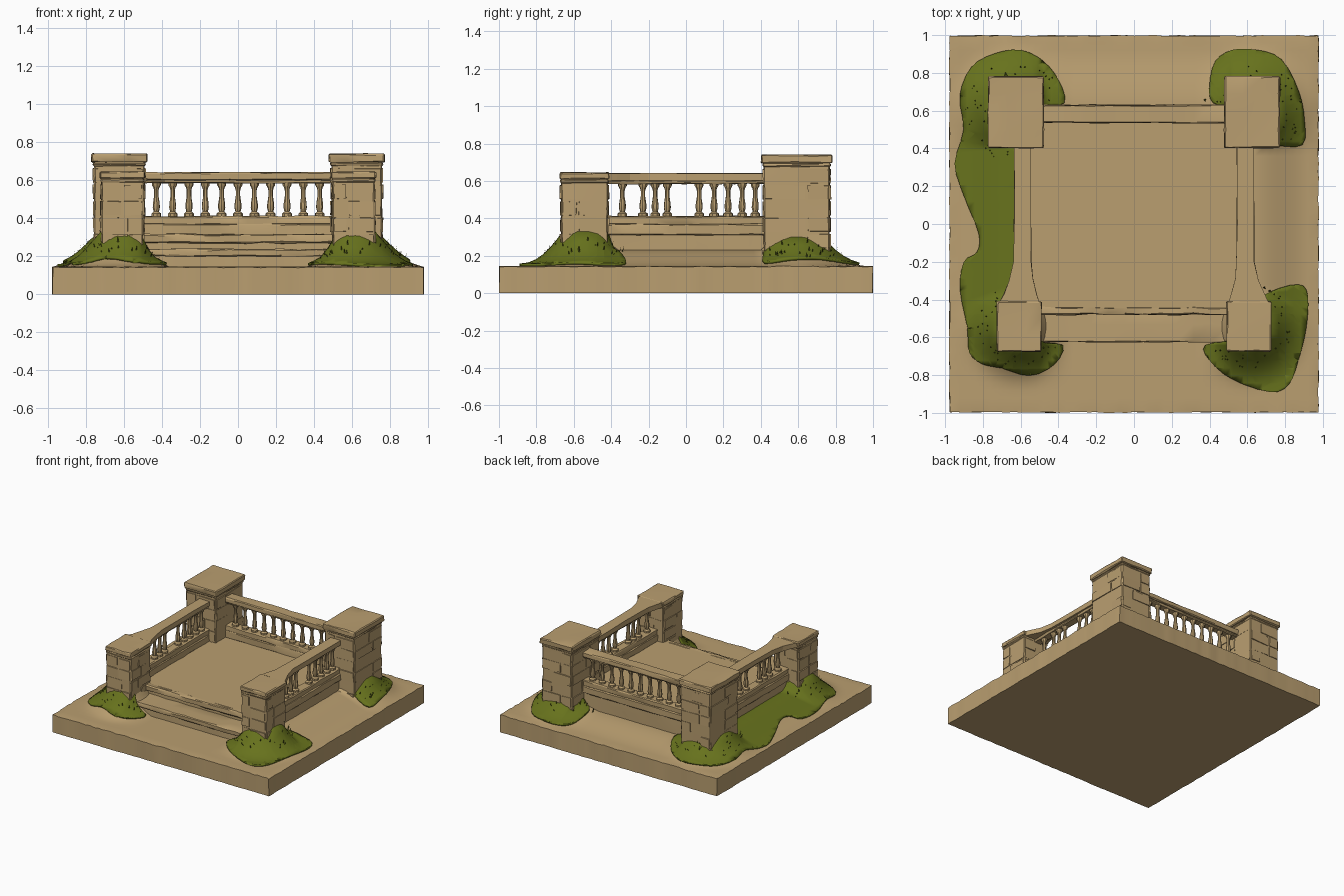
import bpy, bmesh, math, random
from mathutils import Vector

random.seed(7)
if "Cube" in bpy.data.objects:
    bpy.data.objects.remove(bpy.data.objects["Cube"], do_unlink=True)


def material(name, rgb):
    m = bpy.data.materials.new(name)
    m.use_nodes = True
    m.diffuse_color = (*rgb, 1)
    m.node_tree.nodes["Principled BSDF"].inputs["Base Color"].default_value = (*rgb, 1)
    return m


STONE = material("sandstone", (0.49, 0.345, 0.163))
GRASS = material("moss green", (0.135, 0.168, 0.012))
BLADE = material("dark grass", (0.08, 0.1, 0.01))


def finish(bm, name, mat, smooth=None):
    bmesh.ops.recalc_face_normals(bm, faces=bm.faces)
    mesh = bpy.data.meshes.new(name)
    bm.to_mesh(mesh)
    bm.free()
    mesh.materials.append(mat)
    if smooth:
        mesh.shade_smooth()
        mesh.set_sharp_from_angle(angle=math.radians(smooth))
    ob = bpy.data.objects.new(name, mesh)
    bpy.context.collection.objects.link(ob)
    return ob


def slice_grid(bm, axis, lo, hi, step):
    """Cut the mesh with evenly spaced planes along one axis."""
    normal = Vector([float(i == axis) for i in range(3)])
    count = max(1, round((hi - lo) / step))
    for i in range(1, count):
        bmesh.ops.bisect_plane(bm, geom=bm.verts[:] + bm.edges[:] + bm.faces[:],
                               plane_co=normal * (lo + (hi - lo) * i / count), plane_no=normal)


def add_box(bm, x, y, z):
    verts = bmesh.ops.create_cube(bm, size=1)["verts"]
    for v in verts:
        v.co = [(a + b) / 2 + c * (b - a) for (a, b), c in zip((x, y, z), v.co)]


def jitter(bm, amount):
    for v in bm.verts:
        v.co += Vector([random.uniform(-amount, amount) for _ in range(3)])


def rough_box(name, x, y, z, step=0.09, chip=0.003, bevel=0.006):
    """Stone block with worn, slightly uneven edges."""
    bm = bmesh.new()
    add_box(bm, x, y, z)
    bmesh.ops.bevel(bm, geom=bm.edges[:], offset=bevel, segments=1, affect='EDGES')
    for axis, (lo, hi) in enumerate((x, y, z)):
        slice_grid(bm, axis, lo, hi, step)
    jitter(bm, chip)
    return finish(bm, name, STONE, 25)


GROUND = 0.145
# mound centre, steepness, radius, cap
MOUNDS = [(sx * cx, cy, k, r, cap) for sx in (-1, 1)
          for cx, cy, k, r, cap in ((0.61, -0.54, 0.4, 0.34, 0.17), (0.625, 0.59, 0.35, 0.38, 0.14))]


def clamp(t):
    return min(1, max(0, t))


def mound_height(x, y):
    fade_x = clamp((abs(x) - 0.36) / 0.16)
    fade_y = clamp((abs(y) - 0.3) / 0.12)
    # earth bank against the side and back walls
    d = math.hypot(max(abs(x) - 0.63, 0), max(y - 0.62, -0.55 - y, 0))
    t = clamp(d / 0.31)
    amount = 0.085 * fade_x if y < 0 else 0.045 + 0.04 * fade_x
    h = amount * (1 - t * t * (3 - 2 * t))
    # steeper mounds at the pillars
    for cx, cy, k, r, cap in MOUNDS:
        d = math.hypot(x - cx, y - cy)
        h = max(h, fade_x * fade_y * min(cap, k * max(0, 1 - d / r) ** 2))
    return h


# Ground slab with raised banks
bm = bmesh.new()
add_box(bm, (-0.98, 0.98), (-1, 1), (0, GROUND))
for axis in (0, 1):
    slice_grid(bm, axis, -1, 1, 0.04)
for v in bm.verts:
    rim = abs(v.co.x) > 0.975 or abs(v.co.y) > 0.995
    if v.co.z > 0.1:
        v.co.z += mound_height(v.co.x, v.co.y)
    if rim:
        v.co.x *= random.uniform(0.994, 1)
        v.co.y *= random.uniform(0.994, 1)
        v.co.z = max(0, v.co.z - random.uniform(0, 0.006))
finish(bm, "ground_slab", STONE, 40)


def grass_patch(name, outline):
    """Smooth closed outline, cut into a grid and draped on the ground."""
    pts = [Vector((*p, 0)) for p in outline]
    n, curve = len(pts), []
    for i in range(n):
        a, b, c, d = (pts[(i + j) % n] for j in (-1, 0, 1, 2))
        for t in (0, 0.33, 0.67):
            curve.append(b + 0.5 * t * (c - a + t * (2 * a - 5 * b + 4 * c - d + t * (3 * (b - c) + d - a))))
    bm = bmesh.new()
    face = bm.faces.new([bm.verts.new(p) for p in curve])
    bmesh.ops.triangulate(bm, faces=[face])
    for axis in (0, 1):
        slice_grid(bm, axis, -1, 1, 0.04)
    for v in bm.verts:
        v.co.z = GROUND + 0.008 + mound_height(v.co.x, v.co.y)
    ob = finish(bm, name, GRASS, 60)
    mod = ob.modifiers.new("thickness", 'SOLIDIFY')
    mod.thickness, mod.offset = 0.014, 0


grass_patch("right_grass", [
    (-.37, .64), (-.40, .76), (-.48, .86), (-.6, .92), (-.74, .9), (-.86, .83), (-.92, .68), (-.9, .5),
    (-.95, .32), (-.9, .15), (-.82, -.05), (-.83, -.15), (-.9, -.2), (-.92, -.35), (-.88, -.55),
    (-.87, -.68), (-.8, -.74), (-.7, -.76), (-.55, -.8), (-.42, -.74), (-.38, -.64), (-.52, -.6),
    (-.6, -.3), (-.6, .4), (-.5, .6)])
grass_patch("back_left_grass", [
    (.42, .64), (.40, .73), (.43, .86), (.52, .92), (.65, .92), (.78, .87), (.87, .7), (.9, .55),
    (.89, .42), (.75, .42), (.6, .45), (.55, .6)])
grass_patch("front_left_grass", [
    (.38, -.64), (.40, -.72), (.52, -.82), (.72, -.89), (.82, -.85), (.87, -.72), (.91, -.55),
    (.92, -.38), (.87, -.32), (.72, -.36), (.6, -.45), (.55, -.6)])

# Grass blades scattered around the foot of each pillar
bm = bmesh.new()
for cx, cy, _, r, _ in MOUNDS:
    for _ in range(60):
        a, d = random.uniform(0, math.tau), random.uniform(0.15, r - 0.12)
        x, y = cx + d * math.cos(a), cy + d * math.sin(a)
        if abs(x) < 0.5 and abs(y) < 0.64 or abs(x) < 0.66 and abs(y) < 0.42:
            continue
        if x > 0 and -0.34 < y < 0.42:
            continue
        foot = Vector((x, y, GROUND + mound_height(x, y)))
        side = Vector((-math.sin(a), math.cos(a), 0)) * 0.007
        tip = foot + Vector((0.012 * math.cos(a), 0.012 * math.sin(a), random.uniform(0.02, 0.045)))
        bm.faces.new([bm.verts.new(p) for p in (foot - side, foot + side, tip)])
finish(bm, "grass_blades", BLADE)

# Raised floor and front steps
rough_box("floor_platform", (-0.6, 0.6), (-0.45, 0.6), (0.1, 0.315), step=0.3, chip=0.001)
rough_box("floor_nosing", (-0.5, 0.5), (-0.48, -0.44), (0.27, 0.316), chip=0.005)
rough_box("lower_step", (-0.5, 0.5), (-0.605, -0.44), (0.1, 0.21))
rough_box("lower_step_nosing", (-0.5, 0.5), (-0.625, -0.44), (0.2, 0.237), chip=0.004)


def pillar(name, x, y, top, cap_height, overhang):
    """Shaft with raised masonry faces and a cap slab."""
    sx, sy = [(a + overhang, b - overhang) for a, b in (x, y)]
    neck = top - cap_height
    rough_box(name + "_shaft", sx, sy, (0.1, neck), chip=0.002)
    rough_box(name + "_cap", x, y, (neck, top), chip=0.003)
    rough_box(name + "_neck", (sx[0] - 0.005, sx[1] + 0.005), (sy[0] - 0.005, sy[1] + 0.005),
              (neck - 0.02, neck), chip=0.002)
    bm = bmesh.new()
    rows = round((neck - 0.17) / 0.085)
    for axis, span in ((0, sx), (1, sy)):
        other = sy if axis == 0 else sx
        for edge in other:
            for row in range(rows):
                z0 = 0.15 + (neck - 0.175) * row / rows
                split = span[0] + (span[1] - span[0]) * random.choice((0.35, 0.5, 0.65))
                for a, b in ((span[0], split), (split, span[1])):
                    if random.random() < 0.7:
                        d = random.uniform(0.003, 0.007)
                        along, across = (a + 0.007, b - 0.007), (edge - d, edge + d)
                        pair = (along, across) if axis == 0 else (across, along)
                        add_box(bm, *pair, (z0 + 0.006, z0 + 0.079))
    jitter(bm, 0.003)
    finish(bm, name + "_masonry", STONE)


for label, s in (("left", 1), ("right", -1)):
    def span(a, b):
        return tuple(sorted((s * a, s * b)))

    pillar("back_%s_pillar" % label, span(0.478, 0.772), (0.402, 0.782), 0.74, 0.045, 0.014)
    pillar("front_%s_pillar" % label, span(0.49, 0.727), (-0.675, -0.41), 0.645, 0.036, 0.008)

    # Side walls and lower rails
    rough_box(label + "_wall", span(0.56, 0.62), (-0.43, 0.43), (0.1, 0.33))
    rough_box(label + "_rail_base", span(0.548, 0.635), (-0.43, 0.43), (0.31, 0.37))
    rough_box(label + "_rail_sill", span(0.553, 0.628), (-0.43, 0.43), (0.365, 0.412))
    rough_box(label + "_rail_underside", span(0.555, 0.622), (-0.43, 0.43), (0.585, 0.605))

    # Handrail that flares out to meet the front pillar
    bm = bmesh.new()
    plan = [(.635, .43), (.635, .2), (.635, 0), (.638, -.2), (.66, -.3), (.69, -.37), (.715, -.42),
            (.5, -.42), (.515, -.37), (.535, -.29), (.543, -.2), (.545, 0), (.545, .2), (.545, .43)]
    face = bm.faces.new([bm.verts.new((s * x, y, 0.602)) for x, y in plan])
    top = bmesh.ops.extrude_face_region(bm, geom=[face])["geom"]
    bmesh.ops.translate(bm, vec=(0, 0, 0.039), verts=[g for g in top if isinstance(g, bmesh.types.BMVert)])
    jitter(bm, 0.0025)
    finish(bm, label + "_handrail", STONE)

# Back wall and rails
for part, y, z in (("wall", (0.55, 0.615), (0.1, 0.33)), ("rail_base", (0.54, 0.632), (0.31, 0.37)),
                   ("rail_sill", (0.545, 0.625), (0.365, 0.412)),
                   ("rail_underside", (0.55, 0.615), (0.585, 0.605)), ("handrail", (0.535, 0.63), (0.6, 0.642))):
    rough_box("back_" + part, (-0.5, 0.5), y, z)

# Turned balusters sharing one mesh
PROFILE = [(.026, 0), (.026, .018), (.014, .028), (.019, .05), (.018, .07), (.012, .11),
           (.012, .14), (.016, .155), (.024, .168), (.024, .185)]
bm = bmesh.new()
ring = [bm.verts.new((r, 0, z)) for r, z in PROFILE]
edges = [bm.edges.new(p) for p in zip(ring, ring[1:])]
bmesh.ops.spin(bm, geom=ring + edges, axis=(0, 0, 1), cent=(0, 0, 0), angle=math.tau, steps=8)
bmesh.ops.remove_doubles(bm, verts=bm.verts, dist=0.0005)
first = finish(bm, "baluster", STONE, 35)
places = [(-0.43 + 0.086 * i, 0.583) for i in range(11)]
places += [(s * 0.59, y) for s in (-1, 1) for y in (-.34, -.23, -.165, -.1, .07, .15, .225, .3, .37)]
for i, (x, y) in enumerate(places):
    ob = first if i == 0 else first.copy()
    if i:
        bpy.context.collection.objects.link(ob)
    ob.location = (x, y, 0.407)
    ob.rotation_euler.z = random.uniform(0, math.tau)
